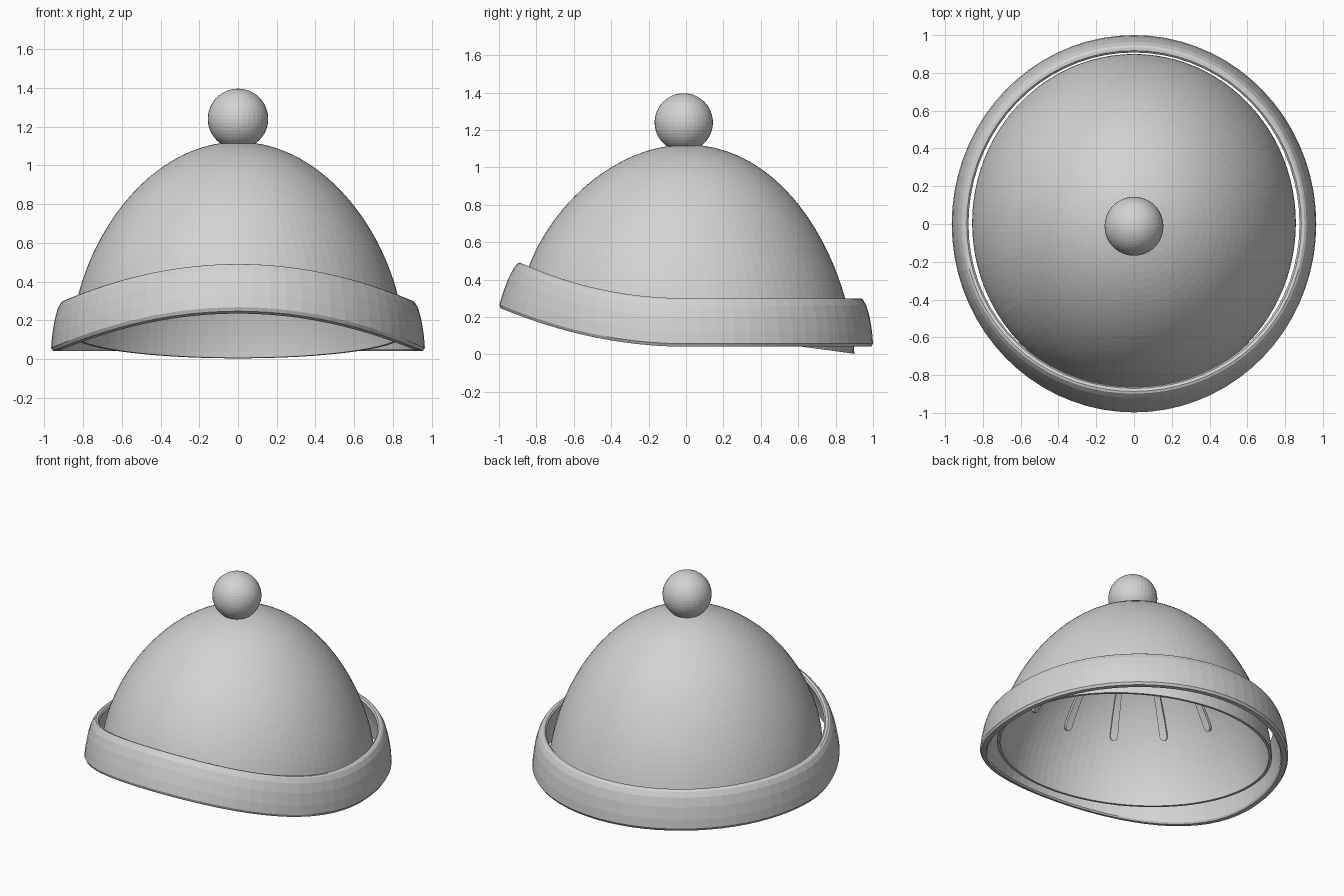
import bpy, bmesh
from math import sin, cos, pi, sqrt

cube = bpy.data.objects.get("Cube")
if cube:
    bpy.data.objects.remove(cube, do_unlink=True)

grey = bpy.data.materials.new("soft_grey")
grey.use_nodes = True
colour = (0.65, 0.65, 0.65, 1)
grey.diffuse_color = colour
grey.node_tree.nodes["Principled BSDF"].inputs["Base Color"].default_value = colour


def finish(name, bm):
    bmesh.ops.remove_doubles(bm, verts=bm.verts, dist=0.0001)
    bmesh.ops.recalc_face_normals(bm, faces=bm.faces)
    mesh = bpy.data.meshes.new(name)
    bm.to_mesh(mesh)
    bm.free()
    mesh.materials.append(grey)
    obj = bpy.data.objects.new(name, mesh)
    bpy.context.collection.objects.link(obj)
    return obj


def lathe(name, profile, segments, place, closed=False):
    """Sweep (radius, height) points round z; place() bends each point."""
    bm = bmesh.new()
    rings = []
    for r, h in profile:
        rings.append([bm.verts.new(place(r, h, 2 * pi * i / segments))
                      for i in range(segments)])
    pairs = list(zip(rings, rings[1:]))
    if closed:
        pairs.append((rings[-1], rings[0]))
    for a, b in pairs:
        for i in range(segments):
            j = (i + 1) % segments
            bm.faces.new((a[i], a[j], b[j], b[i]))
    return finish(name, bm)


# Dome: thin shell whose rim tilts down at the back, level at the crown
def dome_place(r, h, angle):
    y = 0.895 * r * sin(angle)
    return 0.857 * r * cos(angle), y + 0.005, 0.124 + h - 0.135 * y * (1 - h)


def dome_point(t, inset):
    return (1 - inset) * sin(t), (0.997 - inset) * cos(t) ** 1.2


STEPS = 32
angles = [pi / 2 * i / STEPS for i in range(STEPS + 1)]
outer = [dome_point(t, 0) for t in angles]
inner = [dome_point(t, 0.022) for t in reversed(angles)]
lathe("dome", outer + inner, 96, dome_place)


# Band: rolled brim that sweeps up at the front
def band_place(r, h, angle):
    x, y = 0.965 * r * cos(angle), r * sin(angle)
    lift = min(y, 0) ** 2
    return x, y + 0.22 * lift * (h - 0.045), h + 0.21 * lift + 0.03 * lift * (h - 0.045)


band_profile = [(0.99, 0.041), (1.0, 0.057), (0.995, 0.12), (0.982, 0.2),
                (0.965, 0.26), (0.947, 0.292), (0.935, 0.3), (0.918, 0.3),
                (0.908, 0.29), (0.92, 0.25), (0.938, 0.18), (0.948, 0.11),
                (0.952, 0.052), (0.96, 0.041)]
lathe("band", band_profile, 72, band_place, closed=True)

# Pompom
bm = bmesh.new()
bmesh.ops.create_uvsphere(bm, u_segments=36, v_segments=24, radius=0.156)
bmesh.ops.translate(bm, verts=bm.verts, vec=(0, -0.012, 1.24))
finish("pompom", bm)

# Inner ribs: narrow wedges running down the lining, with rounded tips
RIBS, ROWS = 14, 20
START, TIP = 0.2, 1.03
for k in range(RIBS):
    centre = -pi / 2 - 0.085 + 2 * pi * k / RIBS
    bm = bmesh.new()
    sections = []
    for i in range(ROWS + 1):
        t = TIP - (TIP - START) * (1 - i / ROWS) ** 2
        left = min((TIP - t) / 0.035, 1)
        half = 0.035 * sqrt(max(0.08, 1 - (1 - left) ** 2))
        section = []
        for side, inset in ((-1, 0.018), (1, 0.018), (1, 0.045), (-1, 0.045)):
            r, h = dome_point(t, inset)
            section.append(bm.verts.new(dome_place(r, h, centre + side * half)))
        sections.append(section)
    for a, b in zip(sections, sections[1:]):
        for i in range(4):
            j = (i + 1) % 4
            bm.faces.new((a[i], a[j], b[j], b[i]))
    bm.faces.new(sections[0])
    bm.faces.new(sections[-1])
    finish("inner_rib_%d" % (k + 1), bm)
